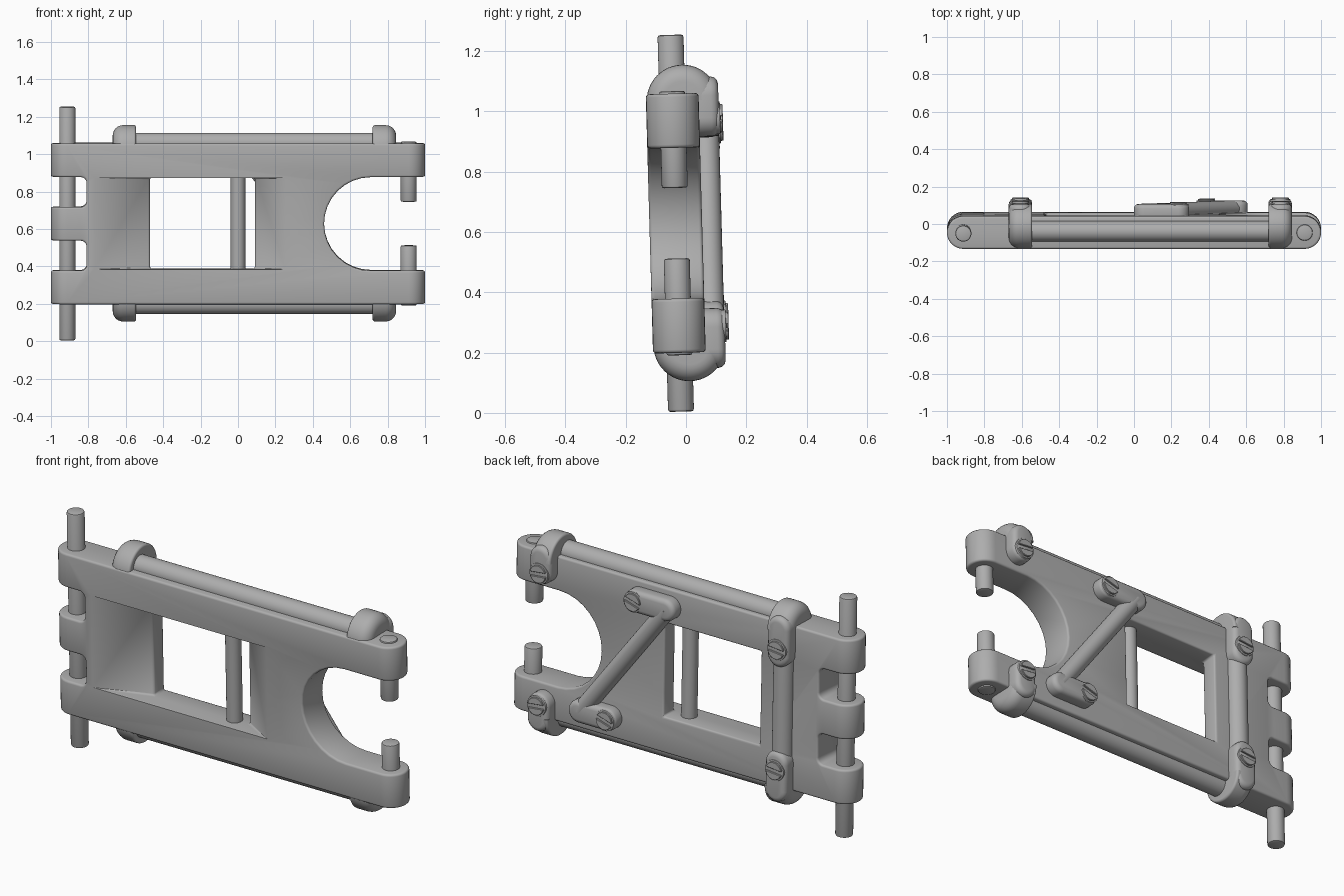
import bpy, bmesh
from math import pi, sin, cos, radians
from mathutils import Matrix, Vector

if "Cube" in bpy.data.objects:
    bpy.data.objects.remove(bpy.data.objects["Cube"])

MID = 0.63          # height of the mirror plane
PIN_Y = -0.034      # depth of the hinge axis
TILT = (Matrix.Translation((0, 0, MID)) @ Matrix.Rotation(radians(1.6), 4, "X")
        @ Matrix.Translation((0, 0, -MID)))

grey = bpy.data.materials.new("plain grey")
grey.use_nodes = True
COLOUR = (0.42, 0.42, 0.42, 1)
grey.diffuse_color = COLOUR
grey.node_tree.nodes["Principled BSDF"].inputs["Base Color"].default_value = COLOUR


def finish(name, bm):
    bmesh.ops.recalc_face_normals(bm, faces=bm.faces)
    mesh = bpy.data.meshes.new(name)
    bm.to_mesh(mesh)
    bm.free()
    mesh.materials.append(grey)
    obj = bpy.data.objects.new(name, mesh)
    bpy.context.collection.objects.link(obj)
    return obj


def prism(name, outline, offset, bevel=0.0, segments=3):
    """Extrude a closed 3D outline by offset and round its rims."""
    bm = bmesh.new()
    face = bm.faces.new([bm.verts.new(p) for p in outline])
    ext = bmesh.ops.extrude_face_region(bm, geom=[face])
    moved = [v for v in ext["geom"] if isinstance(v, bmesh.types.BMVert)]
    bmesh.ops.translate(bm, verts=moved, vec=offset)
    bmesh.ops.recalc_face_normals(bm, faces=bm.faces)
    if bevel:
        rims = [e for e in bm.edges if e.calc_face_angle(0) > radians(40)]
        bmesh.ops.bevel(bm, geom=rims, offset=bevel, segments=segments,
                        profile=0.5, affect="EDGES", clamp_overlap=True)
    return finish(name, bm)


def capsule(p, q, r, steps=16):
    """2D outline of a capsule around the segment p-q."""
    p, q = Vector(p), Vector(q)
    d = (q - p).normalized()
    n = Vector((-d.y, d.x))
    pts = []
    for centre, s in ((q, 1), (p, -1)):
        for i in range(steps + 1):
            a = pi * i / steps
            pts.append(centre + s * r * (-n * cos(a) + d * sin(a)))
    return pts


def slab(name, p, q, r, y0, y1, bevel):
    return prism(name, [(a, y0, b) for a, b in capsule(p, q, r)], (0, y1 - y0, 0), bevel)


def rod(name, a, b, r, bevel=0.0):
    a, b = Vector(a), Vector(b)
    turn = (b - a).to_track_quat("Z", "Y")
    ring = [a + turn @ Vector((r * cos(2 * pi * i / 32), r * sin(2 * pi * i / 32), 0))
            for i in range(32)]
    return prism(name, ring, b - a, bevel, 2)


def box(name, x0, x1, z0, z1, r=0.03):
    """Cutter through the full depth with rounded corners."""
    pts = []
    for cx, cz, start in ((x1 - r, z1 - r, 0), (x0 + r, z1 - r, 1),
                          (x0 + r, z0 + r, 2), (x1 - r, z0 + r, 3)):
        for i in range(7):
            a = (start + i / 6) * pi / 2
            pts.append((cx + r * cos(a), -0.4, cz + r * sin(a)))
    return prism(name, pts, (0, 0.8, 0))


parts = []

# Main frame: rounded bar with fork, window and hinge slots cut out
frame = prism("main_frame",
              [(x, y, 0.2) for x, y in capsule((-0.9125, PIN_Y), (0.9125, PIN_Y), 0.0875)],
              (0, 0, 0.86))
wedge = [(-0.78, -0.125), (-0.78, -0.3), (0.26, -0.3), (0.26, -0.125),
         (0.09, -0.035), (0.09, 0.3), (-0.47, 0.3), (-0.47, -0.035)]
cutters = [
    slab("fork_cutter", (0.71, MID), (1.6, MID), 0.25, -0.4, 0.4, 0),
    prism("window_cutter", [(x, y, 0.387) for x, y in wedge], (0, 0, 0.49)),
    box("lower_slot_cutter", -1.3, -0.81, 0.38, 0.54),
    box("upper_slot_cutter", -1.3, -0.81, 0.72, 0.88),
]
for c in cutters:
    c.hide_render = True
    m = frame.modifiers.new("cut", "BOOLEAN")
    m.operation, m.object, m.solver = "DIFFERENCE", c, "EXACT"
round_mod = frame.modifiers.new("round", "BEVEL")
round_mod.width, round_mod.segments = 0.011, 3
round_mod.limit_method, round_mod.angle_limit = "ANGLE", radians(35)
bpy.context.view_layer.update()
graph = bpy.context.evaluated_depsgraph_get()
baked = bpy.data.meshes.new_from_object(frame.evaluated_get(graph))
frame.modifiers.clear()
frame.data = baked
for c in cutters:
    bpy.data.objects.remove(c)
parts.append(frame)

# Hinge pins and window bar
parts += [
    rod("long_hinge_pin", (-0.9125, PIN_Y, 0.005), (-0.9125, PIN_Y, 1.255), 0.043, 0.008),
    rod("window_bar", (0, PIN_Y, 0.36), (0, PIN_Y, 0.9), 0.039),
]


def flip(z, top):
    return z if top else 2 * MID - z


def hook(name, x_in, x_out, z_end, top):
    """Cap wrapping over the frame edge, with an arm down the back."""
    r, zc, mid = 0.119, 1.036, (x_in + x_out) / 2
    arc = [(x_in, r * cos(pi * i / 24), flip(zc + r * sin(pi * i / 24), top))
           for i in range(25)]
    cap = prism(name + "_cap", arc, (x_out - x_in, 0, 0))
    # Large rounding on the outer rim, small on the inner one
    bm = bmesh.new()
    bm.from_mesh(cap.data)
    for x, width in ((x_out, 0.055), (x_in, 0.012)):
        rim = [e for e in bm.edges if all(abs(v.co.x - x) < 1e-4 for v in e.verts)
               and abs(e.verts[0].co.z - e.verts[1].co.z) + abs(e.verts[0].co.y - e.verts[1].co.y) < 0.1]
        bmesh.ops.bevel(bm, geom=rim, offset=width, segments=6, profile=0.5,
                        affect="EDGES", clamp_overlap=True)
    bm.to_mesh(cap.data)
    bm.free()
    arm = slab(name + "_arm", (mid, flip(zc + 0.015, top)), (mid, flip(z_end + 0.0625, top)),
               0.0625, 0.02, 0.119, 0.025)
    parts.extend([cap, arm])


def screw(name, x, z, y, angle):
    """Slotted round head: a flat disc carrying two raised segments."""
    parts.append(rod(name + "_disc", (x, y - 0.03, z), (x, y + 0.004, z), 0.054, 0.002))
    for k in (0, pi):
        a0 = 0.22
        pts = []
        for i in range(15):
            a = a0 + (pi - 2 * a0) * i / 14 + k + angle
            pts.append((x + 0.046 * cos(a), y, z + 0.046 * sin(a)))
        parts.append(prism(name + "_half", pts, (0, 0.013, 0), 0.002, 1))


for top in (True, False):
    side = "upper" if top else "lower"
    # Fork pins and edge tubes
    parts.append(rod(side + "_fork_pin", (0.9125, PIN_Y, flip(0.747, top)),
                     (0.9125, PIN_Y, flip(1.068, top)), 0.043, 0.007))
    parts.append(rod(side + "_edge_tube", (-0.6, -0.027, flip(1.06, top)),
                     (0.78, -0.027, flip(1.06, top)), 0.055))
    # Corner hooks with their screws
    hook(side + "_hinge_hook", -0.545, -0.67, 0.85, top)
    hook(side + "_fork_hook", 0.72, 0.845, 0.915, top)
    screw(side + "_hinge_screw", -0.6075, flip(0.945, top), 0.119, 0.1)
    screw(side + "_fork_screw", 0.7825, flip(0.975, top), 0.119, -0.1)

# Back tube and diagonal brace with its lugs
parts.append(rod("back_tube", (-0.6075, 0.052, 0.38), (-0.6075, 0.052, 0.88), 0.053))
ends = [("upper", 0.057, 0.237, 0.97), ("lower", 0.55, 0.388, 0.31)]
(_, xa, _, za), (_, xb, _, zb) = ends
parts.append(rod("diagonal_brace", (xa, 0.073, za), (xb, 0.073, zb), 0.045))
for side, x_rod, x_screw, z in ends:
    parts.append(slab(side + "_brace_lug", (x_rod, z), (x_screw, z), 0.058, 0.03, 0.117, 0.024))
    screw(side + "_brace_screw", x_screw, z, 0.113, 0.3)

# Lean everything slightly and smooth the rounded faces
bpy.ops.object.select_all(action="DESELECT")
for p in parts:
    p.matrix_world = TILT
    p.select_set(True)
bpy.context.view_layer.objects.active = parts[0]
bpy.ops.object.shade_smooth_by_angle(angle=radians(35))
